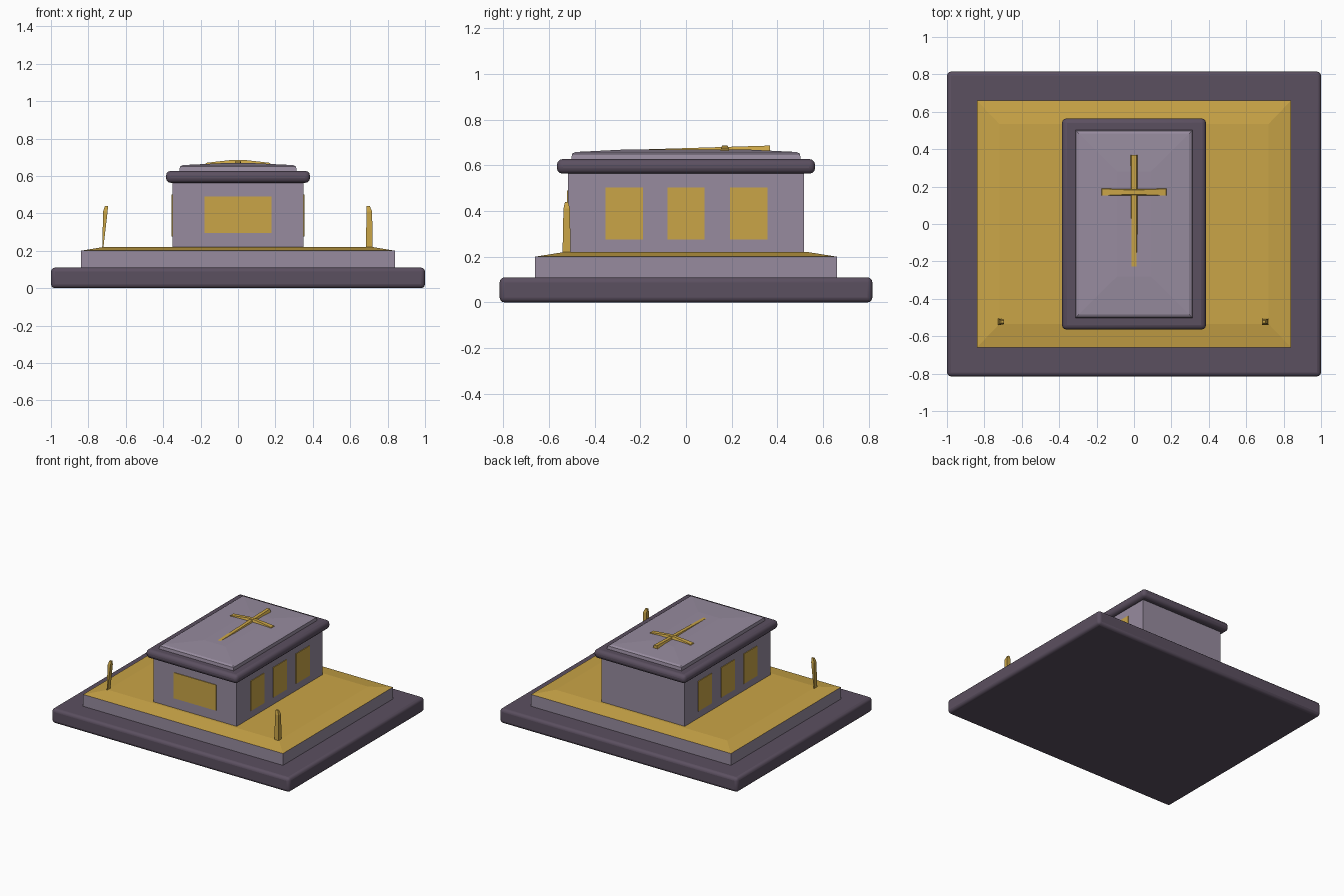
import bpy
import bmesh

cube = bpy.data.objects.get("Cube")
if cube:
    bpy.data.objects.remove(cube, do_unlink=True)


def material(name, rgb):
    mat = bpy.data.materials.new(name)
    mat.use_nodes = True
    color = (*rgb, 1)
    mat.diffuse_color = color
    mat.node_tree.nodes["Principled BSDF"].inputs["Base Color"].default_value = color
    return mat


dark = material("dark purple stone", (0.105, 0.079, 0.117))
lilac = material("lilac stone", (0.31, 0.26, 0.345))
gold = material("gold", (0.59, 0.375, 0.063))


def stack(name, rings, mats, center=(0, 0), bevel=0, segments=3, gold_top=False):
    """Closed solid through rectangular rings (half x, half y, z, shift x)."""
    bm = bmesh.new()
    loops = []
    for hx, hy, z, shift in rings:
        loops.append([bm.verts.new((center[0] + shift + sx * hx, center[1] + sy * hy, z))
                      for sx, sy in ((-1, -1), (1, -1), (1, 1), (-1, 1))])
    bm.faces.new(loops[0][::-1])
    bm.faces.new(loops[-1])
    for low, high in zip(loops, loops[1:]):
        for i in range(4):
            j = (i + 1) % 4
            bm.faces.new((low[i], low[j], high[j], high[i]))
    bm.normal_update()
    if gold_top:
        for face in bm.faces:
            face.material_index = int(face.normal.z > 0.3)
    mesh = bpy.data.meshes.new(name)
    bm.to_mesh(mesh)
    bm.free()
    obj = bpy.data.objects.new(name, mesh)
    bpy.context.collection.objects.link(obj)
    for mat in mats:
        mesh.materials.append(mat)
    if bevel:
        mod = obj.modifiers.new("rounded edges", "BEVEL")
        mod.width = bevel
        mod.segments = segments
        bpy.ops.object.select_all(action="DESELECT")
        obj.select_set(True)
        bpy.context.view_layer.objects.active = obj
        bpy.ops.object.shade_smooth_by_angle()
    return obj


def block(name, hx, hy, z0, z1, mat, center=(0, 0), bevel=0):
    return stack(name, [(hx, hy, z0, 0), (hx, hy, z1, 0)], [mat], center, bevel)


# Plinth and gold-topped step
block("plinth", 1, 0.815, 0, 0.11, dark, bevel=0.022)
stack("step", [(0.84, 0.66, 0.1, 0), (0.84, 0.66, 0.2, 0), (0.72, 0.535, 0.22, 0)],
      [lilac, gold], gold_top=True)

# Tomb body, rounded slab and shallow hipped lid
block("body", 0.35, 0.515, 0.2, 0.575, lilac)
block("slab", 0.385, 0.565, 0.563, 0.627, dark, bevel=0.026)
stack("lid", [(0.315, 0.503, 0.62, 0), (0.31, 0.498, 0.65, 0),
              (0.295, 0.483, 0.658, 0), (0.09, 0.28, 0.668, 0)], [lilac])

# Gold panels on the front and both long sides
block("front_panel", 0.178, 0.004, 0.295, 0.49, gold, center=(0, -0.516))
for side, x in (("left", 0.351), ("right", -0.351)):
    for n, y in enumerate((-0.27, 0, 0.275)):
        block(f"{side}_panel_{n + 1}", 0.004, 0.082, 0.275, 0.502, gold, center=(x, y))

# Cross lying on the lid, with its long arm sinking toward the front
shaft = block("cross_shaft", 0.021, 0.363, 0.655, 0.686, gold, center=(0, 0.005))
for v in shaft.data.vertices:
    if v.co.z > 0.67:
        v.co.x *= 0.6
        if v.co.y < 0:
            v.co.z = 0.664
arm_rings = [(0.178, 0.02, 0.655, 0), (0.17, 0.018, 0.67, 0), (0.03, 0.012, 0.686, 0)]
stack("cross_arm", arm_rings, [gold], center=(0, 0.17))

# Slender corner posts at the front
stack("left_post", [(0.018, 0.018, 0.215, 0), (0.015, 0.014, 0.41, 0),
                    (0.008, 0.007, 0.44, -0.006)], [gold], center=(0.702, -0.522))
stack("right_post", [(0.003, 0.018, 0.215, -0.014), (0.012, 0.014, 0.41, 0),
                     (0.008, 0.007, 0.44, 0.006)], [gold], center=(-0.709, -0.522))
